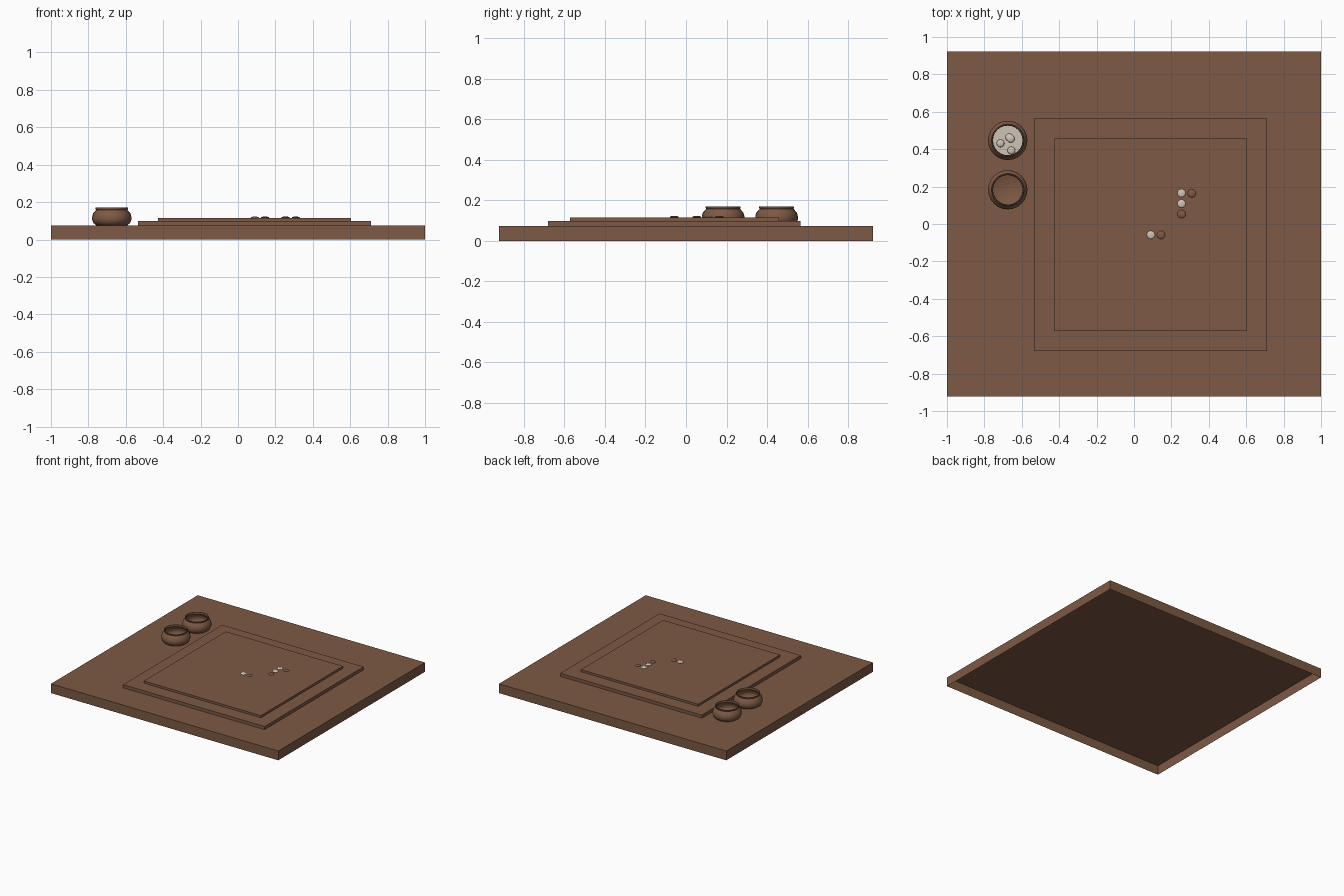
import bpy, bmesh, math
from mathutils import Matrix

if "Cube" in bpy.data.objects:
    bpy.data.objects.remove(bpy.data.objects["Cube"])


def material(name, rgb):
    m = bpy.data.materials.new(name)
    m.diffuse_color = (*rgb, 1)
    m.use_nodes = True
    m.node_tree.nodes["Principled BSDF"].inputs["Base Color"].default_value = m.diffuse_color
    return m


WOOD = material("brown wood", (0.205, 0.100, 0.058))
WHITE = material("off white", (0.62, 0.55, 0.47))


def finish(name, bm, mat, smooth=None):
    me = bpy.data.meshes.new(name)
    bm.to_mesh(me)
    bm.free()
    ob = bpy.data.objects.new(name, me)
    bpy.context.collection.objects.link(ob)
    me.materials.append(mat)
    if smooth:
        bpy.ops.object.select_all(action='DESELECT')
        ob.select_set(True)
        bpy.context.view_layer.objects.active = ob
        bpy.ops.object.shade_smooth_by_angle(angle=math.radians(smooth))
    return ob


def slab(name, x0, x1, y0, y1, z0, z1):
    """Flat box that is open underneath."""
    bm = bmesh.new()
    bmesh.ops.create_cube(bm, size=1, matrix=Matrix.Translation(
        ((x0 + x1) / 2, (y0 + y1) / 2, (z0 + z1) / 2)) @ Matrix.Diagonal((x1 - x0, y1 - y0, z1 - z0, 1)))
    bm.normal_update()
    bottom = [f for f in bm.faces if f.normal.z < -0.9]
    bmesh.ops.delete(bm, geom=bottom, context='FACES')
    finish(name, bm, WOOD)


def stone(name, x, y, z, mat, r=0.022, h=0.006):
    bm = bmesh.new()
    bmesh.ops.create_uvsphere(bm, u_segments=16, v_segments=8, radius=1,
                              matrix=Matrix.Translation((x, y, z)) @ Matrix.Diagonal((r, r, h, 1)))
    finish(name, bm, mat, 60)


def bowl(name, x, y):
    """Rounded pot with a lip, spun from a profile of outer and inner wall."""
    profile = [(0, 0.075), (0.082, 0.075), (0.098, 0.088), (0.105, 0.105), (0.105, 0.122),
               (0.099, 0.141), (0.083, 0.158), (0.087, 0.163), (0.087, 0.170),
               (0.082, 0.170), (0.079, 0.158), (0.093, 0.139), (0.099, 0.120),
               (0.098, 0.106), (0.091, 0.092), (0.078, 0.083), (0, 0.083)]
    bm = bmesh.new()
    vs = [bm.verts.new((x + r, y, z)) for r, z in profile]
    es = [bm.edges.new(p) for p in zip(vs, vs[1:])]
    bmesh.ops.spin(bm, geom=vs + es, cent=(x, y, 0), axis=(0, 0, 1),
                   angle=2 * math.pi, steps=24, use_duplicate=False)
    bmesh.ops.remove_doubles(bm, verts=bm.verts, dist=0.0005)
    bmesh.ops.recalc_face_normals(bm, faces=bm.faces)
    finish(name, bm, WOOD, 40)


# table top and stepped playing board
slab("table_top", -1, 1, -0.922, 0.922, 0, 0.074)
slab("board_base", -0.535, 0.71, -0.68, 0.565, 0.074, 0.099)
slab("board_surface", -0.428, 0.603, -0.573, 0.458, 0.099, 0.116)

# two bowls
bowl("back_bowl", -0.675, 0.447)
bowl("front_bowl", -0.675, 0.183)

# white filling and loose stones in the back bowl
bm = bmesh.new()
bmesh.ops.create_circle(bm, cap_ends=True, segments=24, radius=0.089,
                        matrix=Matrix.Translation((-0.675, 0.447, 0.090)))
finish("bowl_filling", bm, WHITE)
for i, (x, y) in enumerate([(-0.667, 0.463), (-0.659, 0.456), (-0.714, 0.431), (-0.656, 0.393)]):
    stone(f"bowl_stone_{i}", x, y, 0.094 + 0.004 * (i == 1), WHITE, 0.021, 0.009)

# stones in play
for i, (x, y) in enumerate([(0.254, 0.165), (0.254, 0.109), (0.090, -0.058)]):
    stone(f"white_stone_{i}", x, y, 0.117, WHITE)
for i, (x, y) in enumerate([(0.309, 0.164), (0.254, 0.053), (0.144, -0.058)]):
    stone(f"dark_stone_{i}", x, y, 0.117, WOOD)
